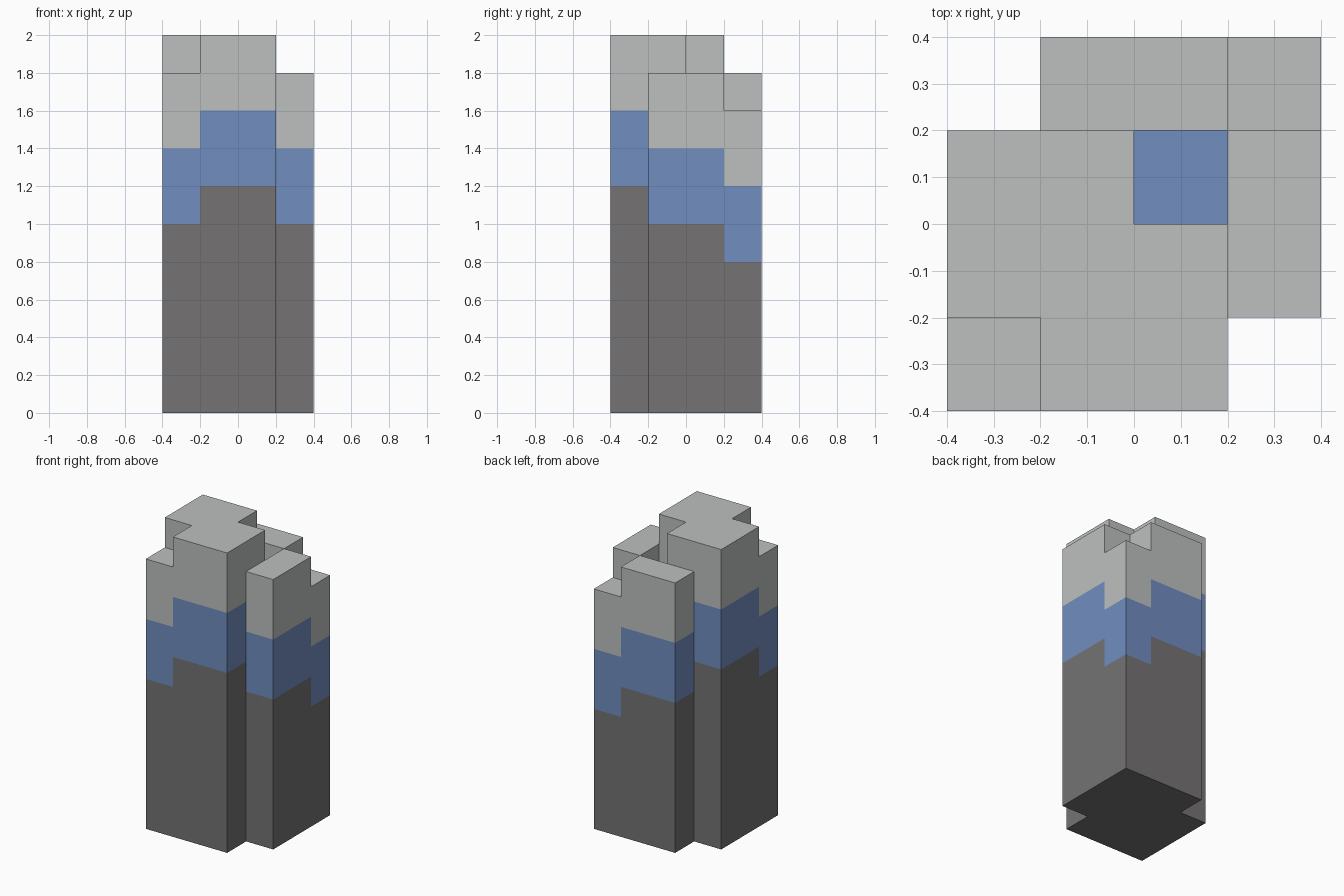
import bpy
import bmesh

if "Cube" in bpy.data.objects:
    bpy.data.objects.remove(bpy.data.objects["Cube"], do_unlink=True)

CELL = 0.2
HALF = 0.4
BAND = 0.4

# Column heights in cells: rows run front to back, entries run along x (0 = no column)
HEIGHTS = [
    [9, 10, 10, 0],
    [10, 10, 10, 9],
    [10, 10, 10, 9],
    [0, 9, 9, 8],
]
WELL = (2, 2)  # this column has no cap, so its blue band is open to the sky


def make_material(name, rgb):
    mat = bpy.data.materials.new(name)
    mat.use_nodes = True
    color = (*rgb, 1.0)
    mat.diffuse_color = color
    mat.node_tree.nodes["Principled BSDF"].inputs["Base Color"].default_value = color
    return mat


def bands(i, j):
    """Height ranges of the dark base, blue band and pale cap of one column."""
    if not (0 <= i < 4 and 0 <= j < 4) or HEIGHTS[j][i] == 0:
        return []
    top = HEIGHTS[j][i] * CELL
    levels = [0, top - 2 * BAND, top - BAND, top]
    spans = list(zip(levels, levels[1:]))
    return spans[:2] if (i, j) == WELL else spans


def height(i, j):
    spans = bands(i, j)
    return spans[-1][1] if spans else 0


def add_face(bm, points):
    bm.faces.new([bm.verts.new(p) for p in points])


def build_layer(name, layer, mat):
    """Outer skin of one colour layer over all columns."""
    bm = bmesh.new()
    for i in range(4):
        for j in range(4):
            spans = bands(i, j)
            if layer >= len(spans):
                continue
            low, high = spans[layer]
            x0, y0 = i * CELL - HALF, j * CELL - HALF
            ring = [(x0, y0), (x0 + CELL, y0), (x0 + CELL, y0 + CELL), (x0, y0 + CELL)]
            # Side walls, only where they stand above the neighbouring column
            for k, (di, dj) in enumerate([(0, -1), (1, 0), (0, 1), (-1, 0)]):
                bottom = max(low, height(i + di, j + dj))
                if bottom < high - 0.001:
                    a, b = ring[k], ring[(k + 1) % 4]
                    add_face(bm, [(*a, bottom), (*b, bottom), (*b, high), (*a, high)])
            # Column top and underside
            if layer == len(spans) - 1:
                add_face(bm, [(*p, high) for p in ring])
            if layer == 0:
                add_face(bm, [(*p, low) for p in reversed(ring)])
    bmesh.ops.remove_doubles(bm, verts=bm.verts, dist=0.001)
    mesh = bpy.data.meshes.new(name)
    bm.to_mesh(mesh)
    bm.free()
    mesh.materials.append(mat)
    obj = bpy.data.objects.new(name, mesh)
    bpy.context.collection.objects.link(obj)


# Dark shafts, blue belt and pale caps of the column cluster
build_layer("column_base", 0, make_material("dark_grey", (0.178, 0.171, 0.171)))
build_layer("blue_band", 1, make_material("blue", (0.165, 0.27, 0.527)))
build_layer("column_cap", 2, make_material("pale_grey", (0.503, 0.527, 0.521)))
